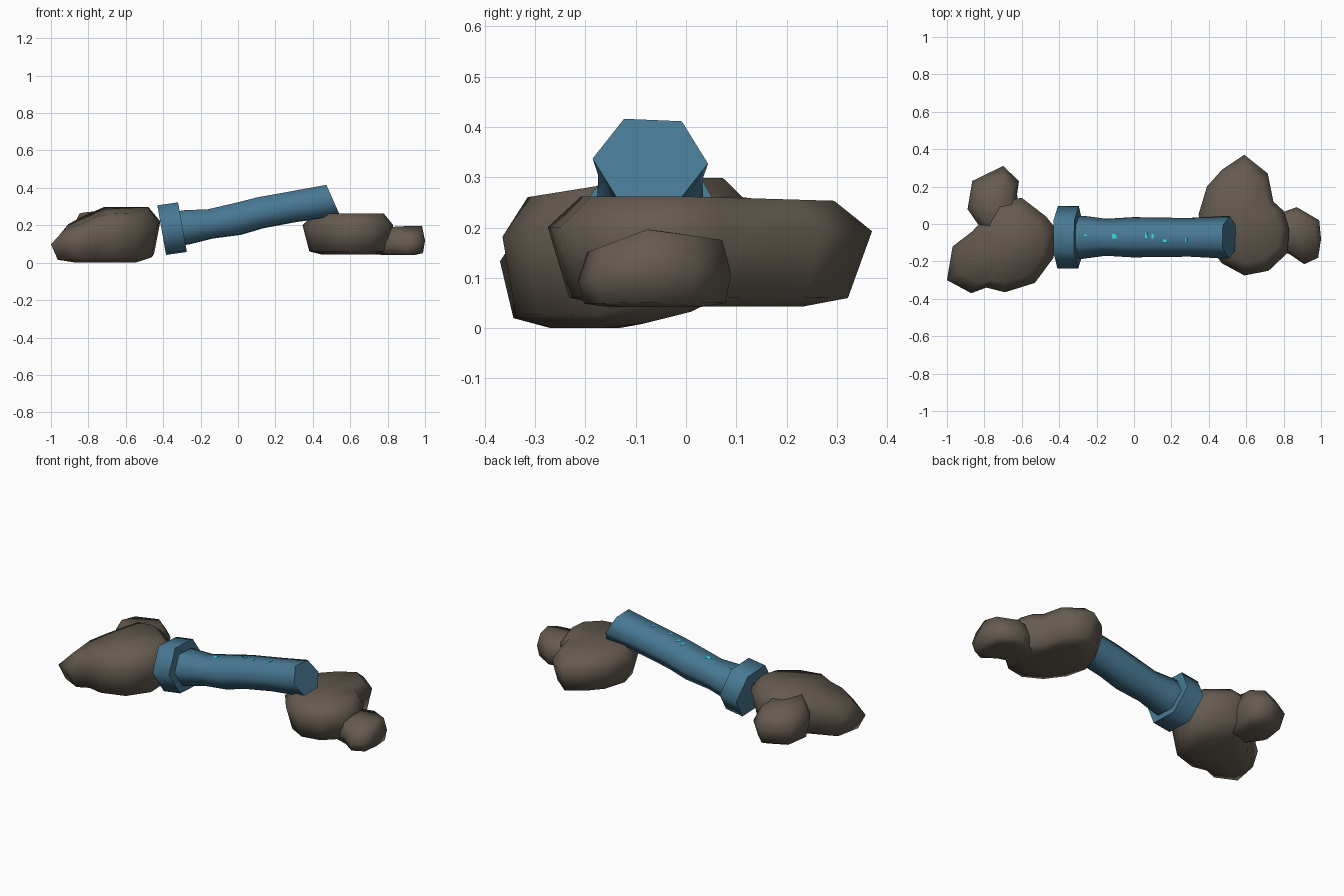
import bpy, math
from mathutils import Vector
from mathutils.bvhtree import BVHTree

if "Cube" in bpy.data.objects:
    bpy.data.objects.remove(bpy.data.objects["Cube"])


def material(name, rgb):
    m = bpy.data.materials.new(name)
    m.diffuse_color = (*rgb, 1)
    m.use_nodes = True
    m.node_tree.nodes["Principled BSDF"].inputs["Base Color"].default_value = m.diffuse_color
    return m


STONE = material("brown stone", (0.130, 0.105, 0.080))
BLUE = material("blue metal", (0.063, 0.188, 0.29))
CYAN = material("cyan glint", (0.03, 0.75, 0.80))


def loft(name, rings, mat, tips=None):
    """Join equal rings; close with flat caps, or with fans to the two tip points."""
    n = len(rings[0])
    verts = [p for r in rings for p in r]
    faces = [(k * n + i, k * n + (i + 1) % n, (k + 1) * n + (i + 1) % n, (k + 1) * n + i)
             for k in range(len(rings) - 1) for i in range(n)]
    sides = len(faces)
    last = (len(rings) - 1) * n
    if tips:
        a = len(verts)
        verts += tips
        for i in range(n):
            j = (i + 1) % n
            faces += [(a, j, i), (a + 1, last + i, last + j)]
        sides = len(faces)
    else:
        faces += [tuple(reversed(range(n))), tuple(range(last, last + n))]
    me = bpy.data.meshes.new(name)
    me.from_pydata(verts, [], faces)
    me.materials.append(mat)
    for i, p in enumerate(me.polygons):
        p.use_smooth = i < sides
    ob = bpy.data.objects.new(name, me)
    bpy.context.collection.objects.link(ob)
    return ob


def rock(name, outline, layers, low, high):
    """Boulder from a counter-clockwise plan outline and (scale, height) layers."""
    cx = sum(p[0] for p in outline) / len(outline)
    cy = sum(p[1] for p in outline) / len(outline)

    def point(x, y, f):
        return (x, y, low(x, y) + (high(x, y) - low(x, y)) * f)

    rings = [[point(cx + (x - cx) * s, cy + (y - cy) * s, f) for x, y in outline]
             for s, f in layers]
    return loft(name, rings, STONE, [point(cx, cy, 0), point(cx, cy, 1)])


def hexagon(x, z, r, tilt, squash=0.9, y=-0.071):
    """Six-sided ring across the pipe, leaning back by tilt degrees."""
    t = math.radians(tilt)
    ring = []
    for i in range(6):
        a = math.radians(60 * i - 3)
        v = r * squash * math.sin(a)
        ring.append((x - v * math.sin(t), y + r * math.cos(a), z + v * math.cos(t)))
    return ring


# Left boulders
rock("left_boulder",
     [(-1, -0.3), (-0.87, -0.37), (-0.79, -0.34), (-0.69, -0.365), (-0.53, -0.315),
      (-0.43, -0.18), (-0.415, -0.03), (-0.47, 0.04), (-0.6, 0.14), (-0.72, 0.12),
      (-0.865, -0.04), (-0.97, -0.12)],
     [(0.55, 0), (0.88, 0.1), (1, 0.72), (0.77, 1)],
     lambda x, y: max(0, 0.03 + 0.25 * y),
     lambda x, y: min(0.298, 0.298 + 0.45 * (x + 0.72)) - 0.16 * max(0, -0.08 - y))
rock("left_small_boulder",
     [(-0.835, 0.0), (-0.75, -0.1), (-0.6, -0.06), (-0.625, 0.16), (-0.615, 0.23),
      (-0.7, 0.31), (-0.865, 0.23), (-0.89, 0.08)],
     [(0.6, 0), (0.85, 0.12), (1, 0.6), (0.72, 1)],
     lambda x, y: 0.05, lambda x, y: 0.275 - 0.13 * max(0, y))

# Right boulders
rock("right_boulder",
     [(0.345, 0.05), (0.38, -0.09), (0.47, -0.21), (0.59, -0.275), (0.72, -0.25),
      (0.82, -0.155), (0.83, -0.03), (0.8, 0.07), (0.745, 0.12), (0.715, 0.27),
      (0.59, 0.37), (0.47, 0.29), (0.39, 0.2)],
     [(0.6, 0), (0.86, 0.08), (1, 0.72), (0.78, 1)],
     lambda x, y: 0.043, lambda x, y: 0.262 - 0.03 * max(0, y))
rock("right_small_boulder",
     [(0.70, 0.04), (0.70, -0.12), (0.83, -0.16), (0.91, -0.215), (0.985, -0.18),
      (1, -0.08), (0.99, 0.02), (0.87, 0.09), (0.8, 0.065)],
     [(0.6, 0), (0.92, 0.06), (1, 0.5), (0.88, 1)],
     lambda x, y: 0.042,
     lambda x, y: 0.197 - 0.15 * max(0, y + 0.075) - 0.38 * max(0, -0.075 - y))

# Bent six-sided pipe
pipe = loft("pipe", [hexagon(*s) for s in [
    (-0.36, 0.175, 0.115, 10), (-0.27, 0.19, 0.115, 10), (-0.15, 0.207, 0.099, 9),
    (0, 0.234, 0.108, 11), (0.12, 0.267, 0.105, 11), (0.3, 0.300, 0.104, 11),
    (0.51, 0.332, 0.115, 24)]], BLUE)

# Flange collar at the low end
loft("pipe_flange", [hexagon(-0.408, 0.174, 0.168, 10, 0.9),
                     hexagon(-0.297, 0.19, 0.168, 10, 0.9)], BLUE)

# Tiny cyan glints on top of the pipe
tree = BVHTree.FromObject(pipe, bpy.context.evaluated_depsgraph_get())
for x, y, w, d in [(-0.26, -0.06, 0.016, 0.01), (-0.105, -0.065, 0.026, 0.024),
                   (0.065, -0.06, 0.012, 0.03), (0.1, -0.065, 0.01, 0.024),
                   (0.165, -0.09, 0.02, 0.012), (0.28, -0.085, 0.01, 0.02)]:
    hit, normal, _, _ = tree.ray_cast(Vector((x, y, 1)), Vector((0, 0, -1)))
    bpy.ops.mesh.primitive_cube_add(size=1, location=hit)
    ob = bpy.context.object
    ob.name = "pipe_glint"
    ob.scale = (w, d, 0.003)
    ob.rotation_euler = (0, -math.atan2(-normal.x, normal.z), 0)
    ob.data.materials.append(CYAN)
